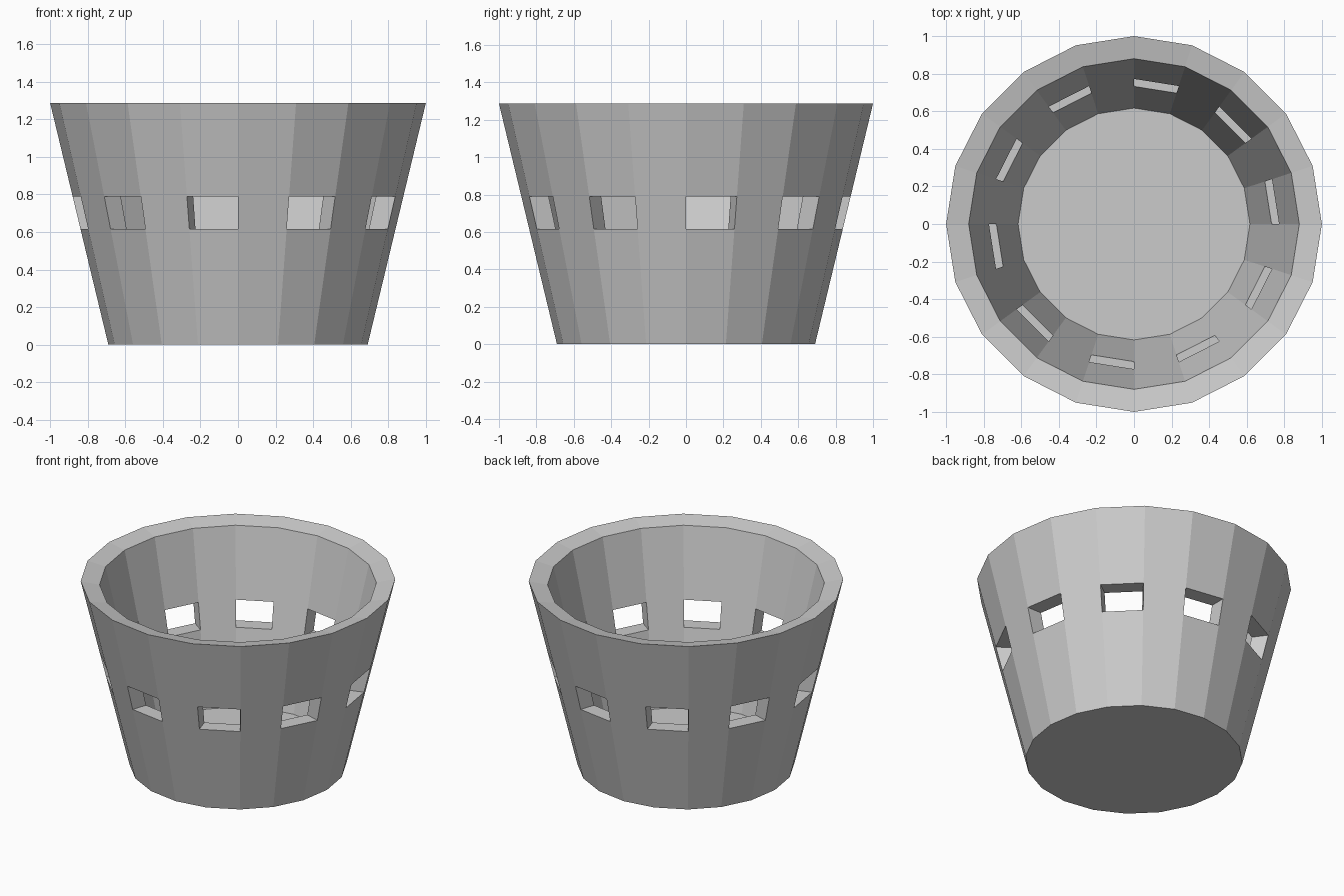
import bpy
import bmesh
from math import cos, sin, tau

cube = bpy.data.objects.get("Cube")
if cube:
    bpy.data.objects.remove(cube, do_unlink=True)

SIDES = 20
HOLE_LOW, HOLE_HIGH = 0.615, 0.79

# One flat grey material
grey = bpy.data.materials.new("light grey")
grey.use_nodes = True
colour = (0.6, 0.6, 0.6, 1)
grey.diffuse_color = colour
grey.node_tree.nodes["Principled BSDF"].inputs["Base Color"].default_value = colour

bm = bmesh.new()


def ring(radius, z):
    return [bm.verts.new((radius * cos(tau * i / SIDES), radius * sin(tau * i / SIDES), z))
            for i in range(SIDES)]


def wall(bottom, top, z_values):
    """Rings up a straight tapered wall; each end is (radius, z)."""
    (r0, z0), (r1, z1) = bottom, top
    return [ring(r0 + (r1 - r0) * (z - z0) / (z1 - z0), z) for z in z_values]


outer_ends = (0.69, 0), (1.0, 1.287)
inner_ends = (0.617, 0.11), (0.88, 1.262)
outer = wall(*outer_ends, [0, HOLE_LOW, HOLE_HIGH, outer_ends[1][1]])
inner = wall(*inner_ends, [inner_ends[0][1], HOLE_LOW, HOLE_HIGH, inner_ends[1][1]])

# Underside and inside floor
bm.faces.new(outer[0][::-1])
bm.faces.new(inner[0])

for i in range(SIDES):
    j = (i + 1) % SIDES
    open_side = i % 2 == 0
    # Wall bands, leaving every other side open in the middle band
    for band in range(3):
        if band == 1 and open_side:
            continue
        for rings in (outer, inner):
            low, high = rings[band], rings[band + 1]
            bm.faces.new((low[i], low[j], high[j], high[i]))
    # Sloping rim
    bm.faces.new((outer[3][i], outer[3][j], inner[3][j], inner[3][i]))
    # Four sides of each window opening
    if open_side:
        for a, b, c, d in ((1, i, 1, j), (1, j, 2, j), (2, j, 2, i), (2, i, 1, i)):
            bm.faces.new((outer[a][b], outer[c][d], inner[c][d], inner[a][b]))

bmesh.ops.recalc_face_normals(bm, faces=bm.faces)
mesh = bpy.data.meshes.new("slotted_bucket")
bm.to_mesh(mesh)
bm.free()
mesh.materials.append(grey)
bucket = bpy.data.objects.new("slotted_bucket", mesh)
bpy.context.collection.objects.link(bucket)
